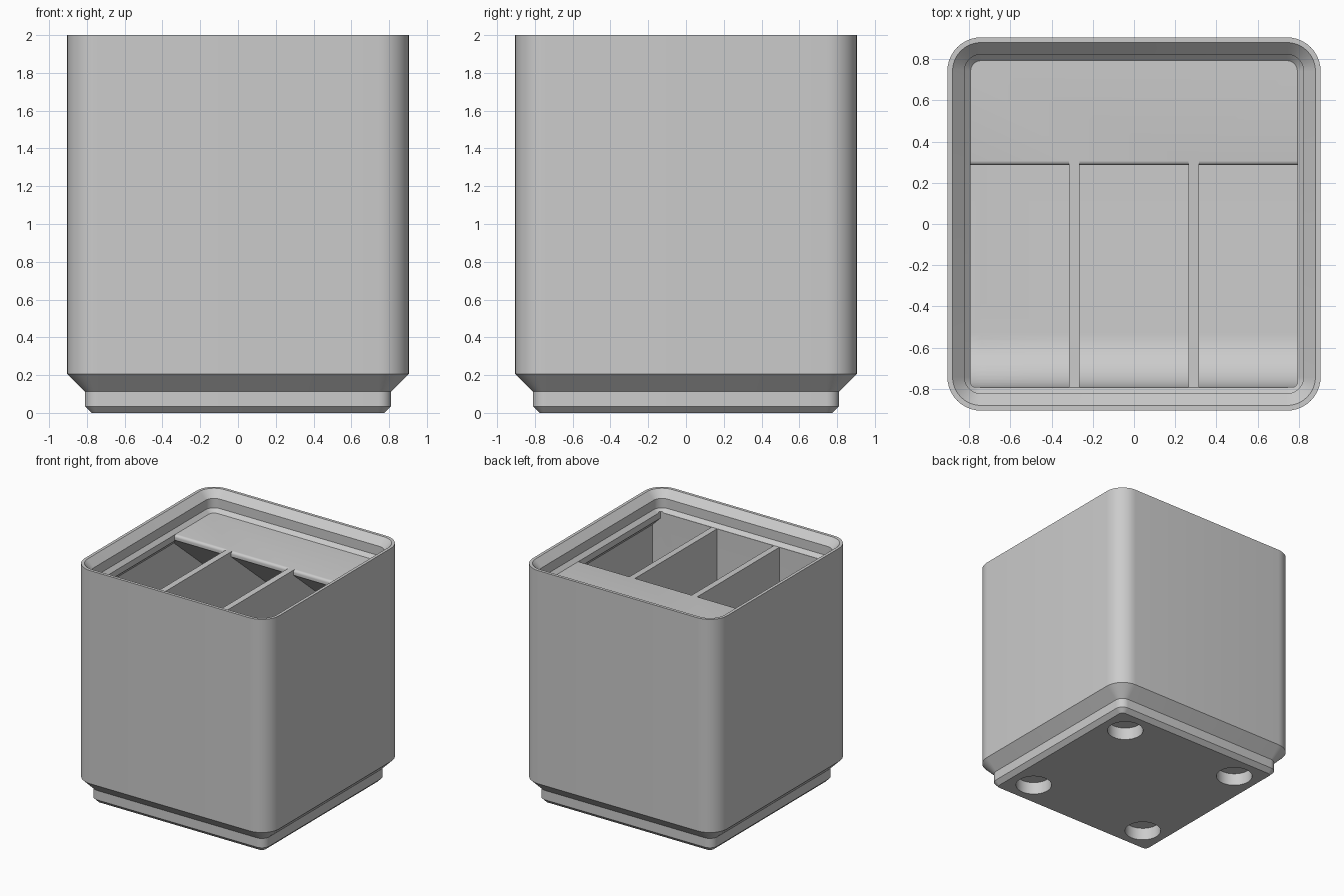
import bpy, bmesh, math

cube = bpy.data.objects.get("Cube")
if cube:
    bpy.data.objects.remove(cube, do_unlink=True)

CORNER = 0.742                 # centre of the corner rounding
TOP, FLOOR = 1.832, 0.305      # top of the dividers, compartment floor
FRONT, BACK = -0.79, 0.864     # compartment limits
SCOOP = 0.26
TAB_Y, TAB_Z, TAB_SLOPE = 0.285, 1.79, 0.84

grey = bpy.data.materials.new("light grey plastic")
grey.use_nodes = True
colour = (0.6, 0.6, 0.6, 1)
grey.diffuse_color = colour
grey.node_tree.nodes["Principled BSDF"].inputs["Base Color"].default_value = colour


def loft(name, sections):
    """Solid skinned through closed sections of equal point count."""
    bm = bmesh.new()
    rings = [[bm.verts.new(p) for p in s] for s in sections]
    n = len(rings[0])
    for a, b in zip(rings, rings[1:]):
        for i in range(n):
            j = (i + 1) % n
            bm.faces.new((a[i], a[j], b[j], b[i]))
    bm.faces.new(rings[0][::-1])
    bm.faces.new(rings[-1])
    bmesh.ops.recalc_face_normals(bm, faces=bm.faces)
    mesh = bpy.data.meshes.new(name)
    bm.to_mesh(mesh)
    bm.free()
    obj = bpy.data.objects.new(name, mesh)
    bpy.context.collection.objects.link(obj)
    mesh.materials.append(grey)
    return obj


def rounded_square(half, z, steps=10):
    r = half - CORNER
    pts = []
    for k, (sx, sy) in enumerate(((1, 1), (-1, 1), (-1, -1), (1, -1))):
        for i in range(steps + 1):
            a = math.pi / 2 * (k + i / steps)
            pts.append((sx * CORNER + r * math.cos(a),
                        sy * CORNER + r * math.sin(a), z))
    return pts


def compartment(x, cap, back=BACK, nose=False):
    """Side section of a compartment: scoop, floor, back wall, tab underside."""
    pts = [(FRONT, cap)]
    for i in range(13):
        a = math.pi / 2 * i / 12
        pts.append((FRONT + SCOOP * (1 - math.cos(a)),
                    FLOOR + SCOOP * (1 - math.sin(a))))
    pts += [(back, FLOOR), (back, TAB_Z - (back - TAB_Y) * TAB_SLOPE)]
    if nose:
        r = 0.022
        pts.append((TAB_Y, TAB_Z))
        for i in range(6):
            a = math.pi / 2 * i / 5
            pts.append((TAB_Y + r * (1 - math.cos(a)), TOP - r + r * math.sin(a)))
        pts.append((TAB_Y + r, cap))
    else:
        pts.append((TAB_Y + (TAB_Z - cap) / TAB_SLOPE, cap))
    return [(x, y, z) for y, z in pts]


# Body: stepped foot, outer wall, stacking lip, filled up to the divider tops
profile = [(0.776, 0), (0.811, 0.035), (0.811, 0.114), (0.905, 0.207),
           (0.905, 2), (0.88, 2), (0.822, 1.941), (0.822, 1.862), (0.792, TOP)]
body = loft("bin_body", [rounded_square(h, z) for h, z in profile])

# Three compartments, the outer two widened beneath the lip
cutters = []
for x0, x1 in ((-0.792, -0.316), (-0.264, 0.264), (0.316, 0.792)):
    cutters.append(loft("compartment_cutter", [
        compartment(x, TOP + 0.01, nose=True) for x in (x0, x1)]))
for s in (-1, 1):
    cutters.append(loft("side_pocket_cutter", [
        compartment(s * 0.74, 1.78),
        compartment(s * 0.792, 1.78),
        compartment(s * BACK, 1.708, back=0.79)]))

# Round magnet holes in the foot
for sx in (-1, 1):
    for sy in (-1, 1):
        bpy.ops.mesh.primitive_cylinder_add(
            vertices=40, radius=0.142, depth=0.21,
            location=(sx * 0.567, sy * 0.567, 0))
        hole = bpy.context.object
        hole.name = "magnet_hole_cutter"
        hole.data.materials.append(grey)
        cutters.append(hole)

bpy.ops.object.select_all(action='DESELECT')
bpy.context.view_layer.objects.active = body
body.select_set(True)
for c in cutters:
    c.hide_render = True
    mod = body.modifiers.new("cut", 'BOOLEAN')
    mod.operation = 'DIFFERENCE'
    mod.solver = 'EXACT'
    mod.object = c
    bpy.ops.object.modifier_apply(modifier=mod.name)
    bpy.data.objects.remove(c, do_unlink=True)

bpy.ops.object.shade_smooth_by_angle(angle=math.radians(25))
